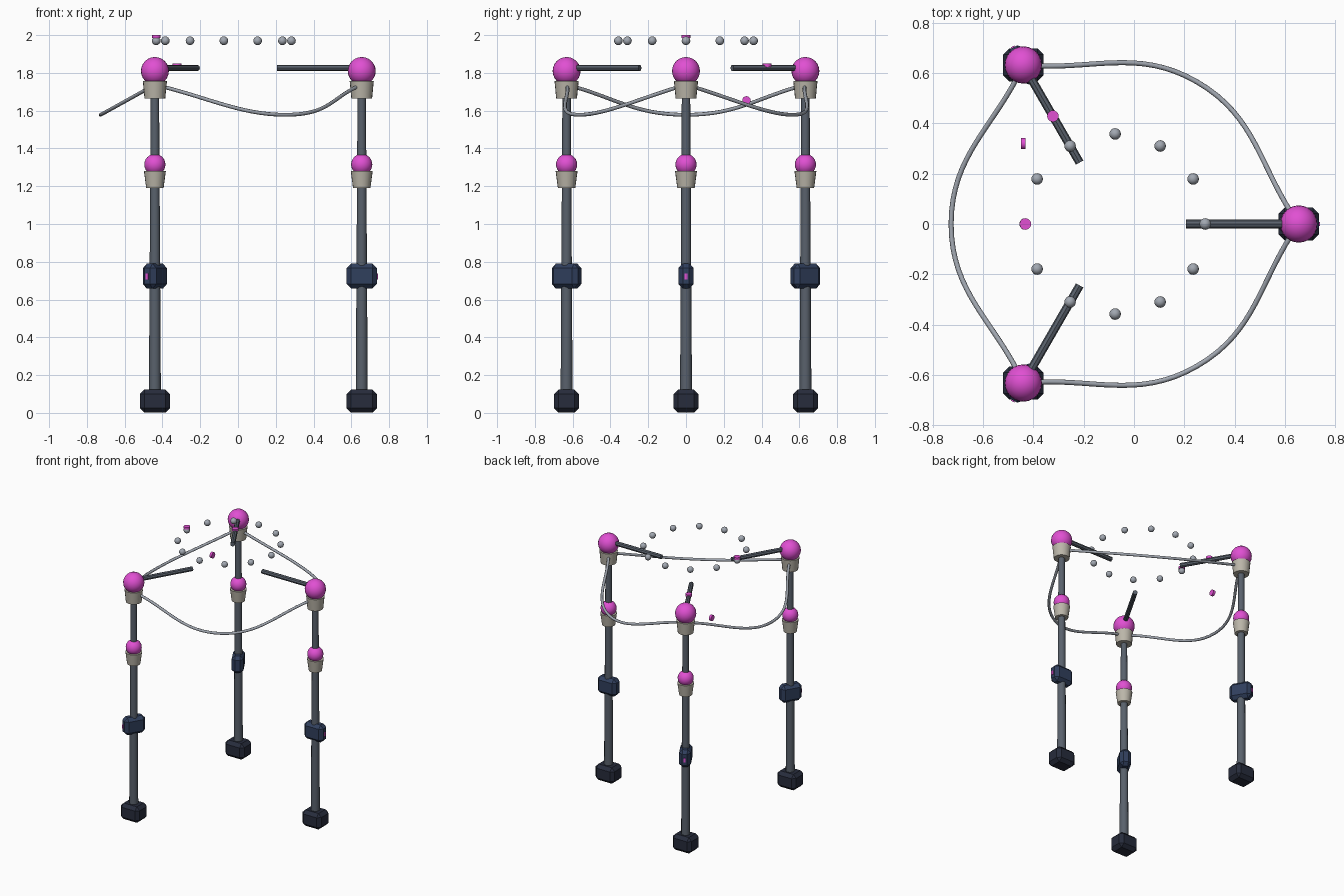
import bpy, math
from mathutils import Vector, Matrix

if "Cube" in bpy.data.objects:
    bpy.data.objects.remove(bpy.data.objects["Cube"])

C = Vector((-0.075, 0, 0))  # axis of the tripod frame


def material(name, rgb):
    m = bpy.data.materials.new(name)
    m.diffuse_color = (*rgb, 1)
    m.use_nodes = True
    m.node_tree.nodes["Principled BSDF"].inputs["Base Color"].default_value = m.diffuse_color
    return m


POLE = material("slate", (0.10, 0.12, 0.15))
FOOT = material("dark_navy", (0.02, 0.025, 0.045))
BOX = material("navy", (0.03, 0.05, 0.11))
CUP = material("beige", (0.50, 0.47, 0.40))
GLOW = material("magenta", (0.75, 0.08, 0.65))
STEEL = material("steel", (0.36, 0.39, 0.44))


def polar(angle, r, z):
    return C + Vector((r * math.cos(angle), r * math.sin(angle), z))


def finish(name, mat, smooth=True):
    ob = bpy.context.object
    ob.name = name
    ob.data.materials.append(mat)
    if smooth:
        bpy.ops.object.shade_smooth_by_angle(angle=math.radians(35))
    return ob


def rod(name, a, b, r1, r2, mat, sides=16):
    a, b = Vector(a), Vector(b)
    d = b - a
    bpy.ops.mesh.primitive_cone_add(
        vertices=sides, radius1=r1, radius2=r2, depth=d.length, location=(a + b) / 2,
        rotation=d.to_track_quat('Z', 'Y').to_euler())
    return finish(name, mat)


def ball(name, loc, r, mat, seg=24):
    bpy.ops.mesh.primitive_uv_sphere_add(segments=seg, ring_count=seg // 2, radius=r, location=loc)
    return finish(name, mat)


def block(name, loc, size, mat, angle=0, bevel=0.0):
    bpy.ops.mesh.primitive_cube_add(size=1, location=loc, rotation=(0, 0, angle))
    ob = finish(name, mat, False)
    ob.data.transform(Matrix.Diagonal((*size, 1)))
    if bevel:
        mod = ob.modifiers.new("bevel", 'BEVEL')
        mod.width = bevel
        mod.segments = 1
    return ob


def cable(name, points, r):
    cu = bpy.data.curves.new(name, 'CURVE')
    cu.dimensions = '3D'
    cu.bevel_depth = r
    cu.bevel_resolution = 2
    sp = cu.splines.new('BEZIER')
    sp.bezier_points.add(len(points) - 1)
    for bp, p in zip(sp.bezier_points, points):
        bp.co = p
        bp.handle_left_type = bp.handle_right_type = 'AUTO'
    sp.resolution_u = 16
    cu.materials.append(STEEL)
    ob = bpy.data.objects.new(name, cu)
    bpy.context.collection.objects.link(ob)


for i in range(3):
    a = i * math.tau / 3
    R = 0.73

    def at(z, r=R):
        return polar(a, r, z)

    # post with its foot and control box
    block(f"foot_{i}", at(0.062), (0.16, 0.132, 0.122), FOOT, 0, 0.024)
    rod(f"post_{i}", at(0.05), at(1.72), 0.032, 0.022, POLE, 12)
    block(f"control_box_{i}", at(0.724), (0.16, 0.082, 0.132), BOX, a, 0.024)
    block(f"box_light_{i}", at(0.722, R + 0.08), (0.01, 0.014, 0.03), GLOW, a)

    # two lamps in cups
    rod(f"lower_cup_{i}", at(1.19), at(1.28), 0.046, 0.058, CUP, 20)
    ball(f"lower_lamp_{i}", at(1.315), 0.056, GLOW)
    rod(f"upper_cup_{i}", at(1.665), at(1.757), 0.055, 0.064, CUP, 20)
    ball(f"upper_lamp_{i}", at(1.81), 0.074, GLOW)

    # inward arm
    rod(f"arm_{i}", at(1.826), at(1.826, 0.282), 0.017, 0.017, POLE, 8)

    # sagging cable to the next post
    b = a + math.tau / 3
    cable(f"cable_{i}", [at(1.737), polar(a + math.tau / 6, 0.652, 1.578), polar(b, R, 1.737)], 0.01)

# floating ring of beads
for k in range(12):
    ball(f"ring_bead_{k}", polar(k * math.tau / 12, 0.358, 1.97), 0.023, STEEL, 16)

# small indicator discs
rod("ring_indicator", (-0.432, 0, 1.984), (-0.432, 0, 2.0), 0.023, 0.023, GLOW)
p = polar(math.tau / 3, 0.495, 0)
rod("arm_indicator", p + Vector((0, 0, 1.832)), p + Vector((0, 0, 1.85)), 0.023, 0.023, GLOW)
rod("cable_indicator", (-0.45, 0.32, 1.655), (-0.432, 0.32, 1.655), 0.022, 0.022, GLOW)
